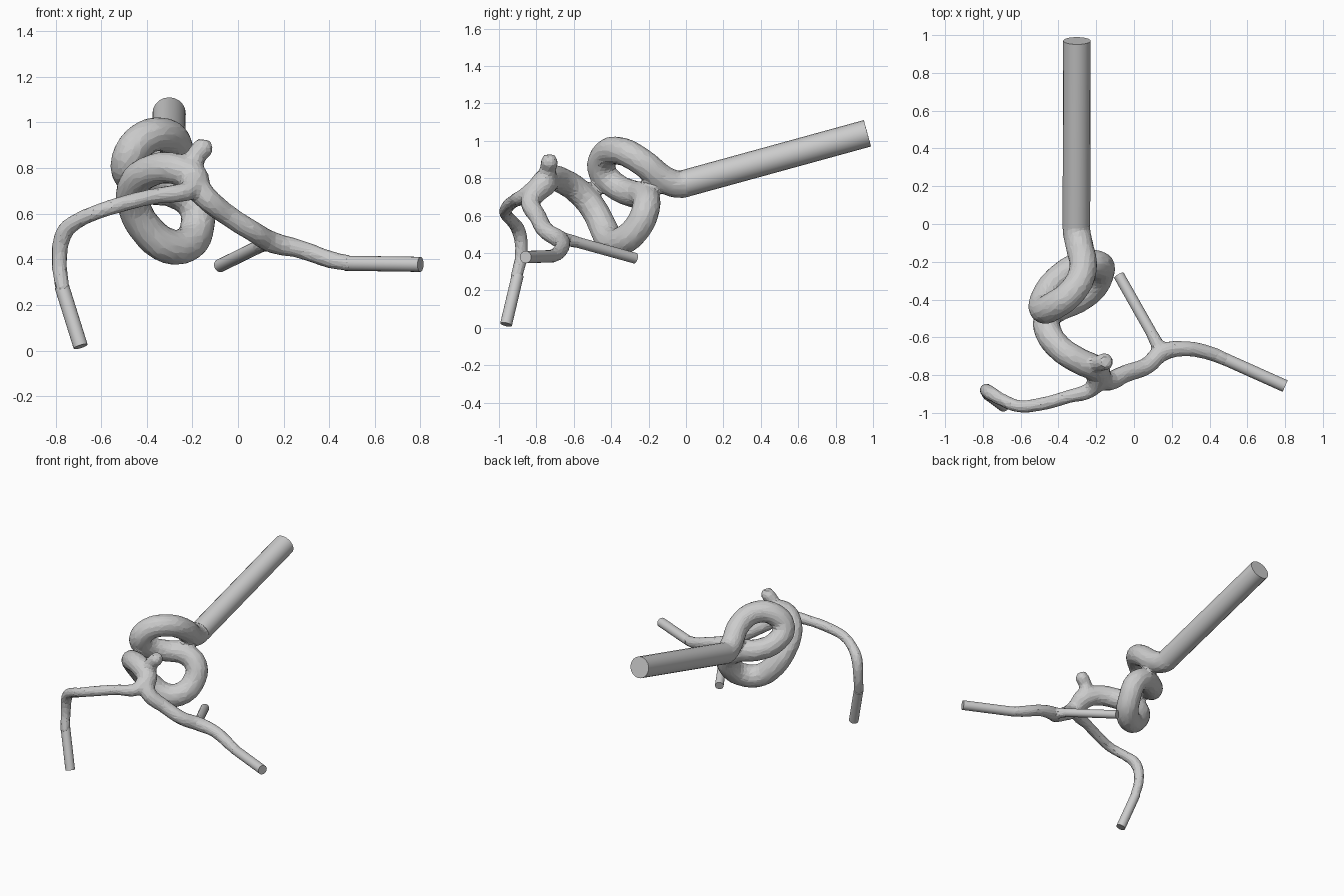
import bpy
from mathutils import Vector

if "Cube" in bpy.data.objects:
    bpy.data.objects.remove(bpy.data.objects["Cube"])


def tube(name, pts, smooth=True, res=5):
    """Sweep a round section along (x, y, z, radius) points, returned as a mesh object."""
    cu = bpy.data.curves.new(name, 'CURVE')
    cu.dimensions = '3D'
    cu.bevel_depth = 1.0
    cu.bevel_resolution = res
    cu.resolution_u = 6
    cu.use_fill_caps = True
    if smooth:
        sp = cu.splines.new('BEZIER')
        sp.bezier_points.add(len(pts) - 1)
        for bp, p in zip(sp.bezier_points, pts):
            bp.co = p[:3]
            bp.radius = p[3]
            bp.handle_left_type = bp.handle_right_type = 'AUTO'
    else:
        sp = cu.splines.new('POLY')
        sp.points.add(len(pts) - 1)
        for bp, p in zip(sp.points, pts):
            bp.co = (*p[:3], 1)
            bp.radius = p[3]
    ob = bpy.data.objects.new(name, cu)
    bpy.context.collection.objects.link(ob)
    bpy.ops.object.select_all(action='DESELECT')
    ob.select_set(True)
    bpy.context.view_layer.objects.active = ob
    bpy.ops.object.convert(target='MESH')
    return bpy.context.object


# Coiled main vessel
trunk = [(-.305, .04, .785, .073), (-.305, -.03, .766, .074), (-.29, -.11, .79, .074),
         (-.27, -.24, .89, .074), (-.32, -.35, .945, .075), (-.42, -.43, .925, .076),
         (-.48, -.45, .84, .076), (-.47, -.38, .76, .072), (-.39, -.28, .715, .073),
         (-.28, -.22, .70, .075), (-.19, -.215, .635, .075), (-.18, -.26, .535, .076),
         (-.225, -.34, .465, .078), (-.31, -.40, .46, .078), (-.40, -.44, .53, .076),
         (-.455, -.49, .63, .073), (-.455, -.57, .725, .072), (-.39, -.66, .785, .07),
         (-.29, -.725, .80, .07), (-.20, -.77, .76, .07), (-.175, -.82, .71, .055)]

# Side branches leaving the fork
right_branch = [(-.20, -.78, .75, .065), (-.15, -.83, .68, .053), (-.04, -.79, .59, .047),
                (.07, -.75, .52, .046), (.15, -.68, .475, .048), (.27, -.66, .445, .041),
                (.42, -.69, .395, .038), (.50, -.725, .382, .034)]
left_branch = [(-.19, -.81, .73, .06), (-.22, -.87, .70, .043), (-.35, -.915, .68, .035),
               (-.50, -.955, .645, .035), (-.61, -.965, .61, .033), (-.70, -.93, .57, .034),
               (-.76, -.895, .52, .038), (-.783, -.88, .40, .034), (-.768, -.91, .26, .032)]
bud = [(-.21, -.75, .79, .055), (-.18, -.735, .86, .043), (-.155, -.73, .89, .048),
       (-.15, -.73, .925, .03)]
twig = [(.15, -.69, .475, .045), (.115, -.62, .467, .034), (.08, -.555, .45, .029)]

# Fuse the organic vessels into one faceted skin
parts = [tube("vessel_part", p) for p in (trunk, right_branch, left_branch, bud, twig)]
bpy.ops.object.select_all(action='DESELECT')
for o in parts:
    o.select_set(True)
bpy.context.view_layer.objects.active = parts[0]
bpy.ops.object.join()
body = bpy.context.object
body.name = "coiled_vessel"
rm = body.modifiers.new("fuse", 'REMESH')
rm.mode = 'VOXEL'
rm.voxel_size = 0.011
sm = body.modifiers.new("relax", 'SMOOTH')
sm.factor = 0.5
sm.iterations = 5
dc = body.modifiers.new("facet", 'DECIMATE')
dc.ratio = 0.12
for m in ("fuse", "relax", "facet"):
    bpy.ops.object.modifier_apply(modifier=m)
bpy.ops.object.shade_smooth_by_angle(angle=0.15)

# Straight cylindrical extensions with flat ends
ends = {
    "inlet_extension": [(-.305, -.005, .772, .073), (-.302, .97, 1.04, .073)],
    "right_extension": [(.47, -.71, .383, .033), (.80, -.858, .378, .033)],
    "left_extension": [(-.772, -.90, .28, .032), (-.69, -.962, .018, .032)],
    "twig_extension": [(.10, -.59, .46, .029), (-.08, -.272, .372, .029)],
}
for name, pts in ends.items():
    tube(name, pts, smooth=False, res=8)
    bpy.ops.object.shade_smooth_by_angle(angle=0.6)
